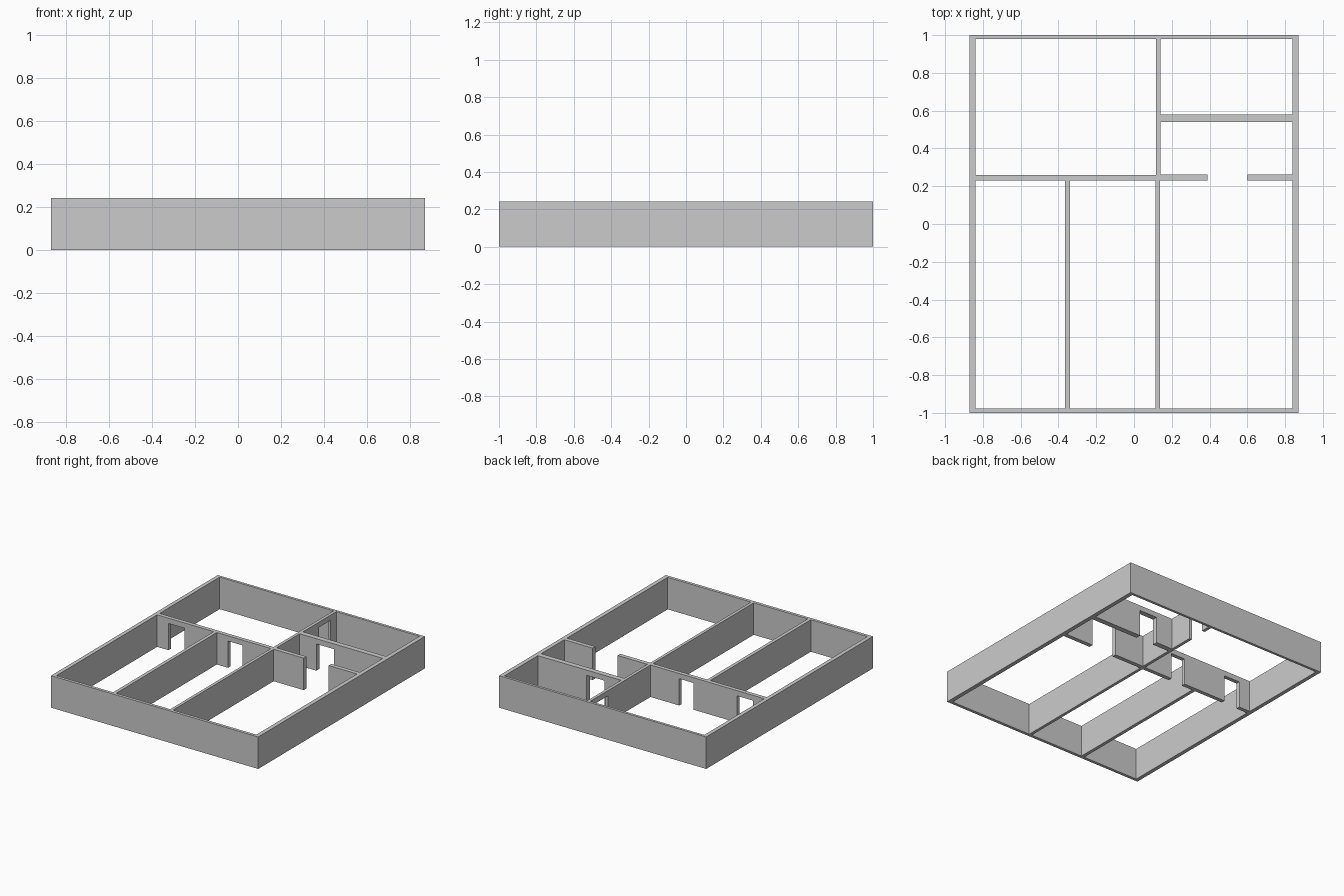
import bpy

if "Cube" in bpy.data.objects:
    bpy.data.objects.remove(bpy.data.objects["Cube"])

H = 0.243      # wall height
HEAD = 0.203   # doorway head height
W, D = 0.87, 1.0


def box(name, x0, x1, y0, y1, z0, z1):
    bpy.ops.mesh.primitive_cube_add(
        size=1, location=((x0 + x1) / 2, (y0 + y1) / 2, (z0 + z1) / 2))
    ob = bpy.context.object
    ob.name = name
    ob.scale = (x1 - x0, y1 - y0, z1 - z0)
    bpy.ops.object.transform_apply(location=True, rotation=False, scale=True)
    return ob


def cut(target, cutter):
    mod = target.modifiers.new(cutter.name, 'BOOLEAN')
    mod.operation = 'DIFFERENCE'
    mod.solver = 'EXACT'
    mod.object = cutter
    bpy.context.view_layer.objects.active = target
    bpy.ops.object.modifier_apply(modifier=mod.name)
    bpy.data.objects.remove(cutter)


# Solid block that becomes the walls
walls = box("floor_plan_walls", -W, W, -D, D, 0, H)

# Rooms: open at top and bottom (x0, x1, y0, y1)
rooms = {
    "back_left_room": (-0.84, 0.117, 0.26, 0.98),
    "back_right_room": (0.14, 0.838, 0.58, 0.98),
    "hall": (0.14, 0.838, 0.263, 0.54),
    "front_left_room": (-0.84, -0.365, -0.977, 0.23),
    "front_middle_room": (-0.339, 0.115, -0.977, 0.23),
    "front_right_room": (0.138, 0.838, -0.977, 0.231),
    "hall_opening": (0.39, 0.60, 0.21, 0.29),
}
for name, r in rooms.items():
    cut(walls, box(name, *r, -0.1, H + 0.1))

# Doorways: open at the floor, with a lintel above
doors = {
    "left_doorway": (-0.745, -0.61, 0.21, 0.28),
    "middle_doorway": (-0.245, -0.125, 0.21, 0.28),
    "hall_doorway": (0.28, 0.43, 0.52, 0.60),
    "side_doorway": (0.10, 0.16, 0.77, 0.91),
}
for name, d in doors.items():
    cut(walls, box(name, *d, -0.1, HEAD))
